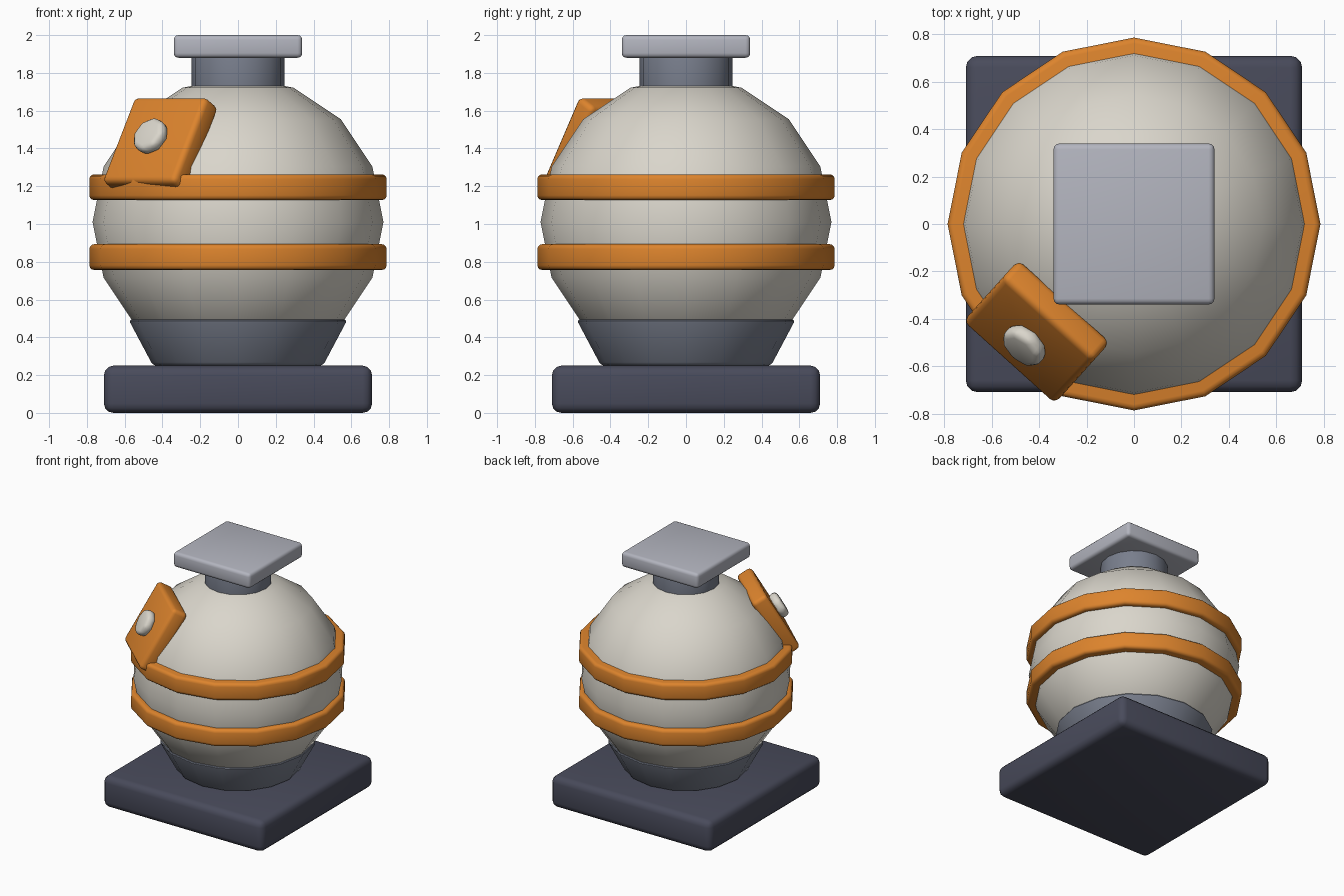
import bpy
from math import radians, sin, cos
from mathutils import Matrix, Vector

default = bpy.data.objects.get("Cube")
if default:
    bpy.data.objects.remove(default, do_unlink=True)


def material(name, rgb):
    mat = bpy.data.materials.new(name)
    mat.use_nodes = True
    mat.diffuse_color = (*rgb, 1)
    mat.node_tree.nodes["Principled BSDF"].inputs["Base Color"].default_value = (*rgb, 1)
    return mat


cream = material("cream", (0.70, 0.67, 0.60))
orange = material("orange", (0.72, 0.23, 0.026))
navy = material("dark slate", (0.066, 0.07, 0.105))
slate = material("slate grey", (0.19, 0.21, 0.265))
silver = material("light grey", (0.45, 0.46, 0.52))


def finish(name, mat, bevel=0.0, segments=3, smooth=40):
    """Name, colour, round and shade the object just added."""
    ob = bpy.context.object
    ob.name = name
    ob.data.materials.clear()
    ob.data.materials.append(mat)
    if bevel:
        mod = ob.modifiers.new("rounded edges", "BEVEL")
        mod.width = bevel
        mod.segments = segments
        mod.limit_method = "ANGLE"
        mod.angle_limit = radians(40)
        bpy.ops.object.modifier_apply(modifier=mod.name)
    bpy.ops.object.shade_smooth_by_angle(angle=radians(smooth))
    return ob


def box(name, size, z, mat, bevel):
    bpy.ops.mesh.primitive_cube_add(size=1, location=(0, 0, z))
    bpy.context.object.scale = size
    bpy.ops.object.transform_apply(location=False, rotation=False, scale=True)
    return finish(name, mat, bevel)


def drum(name, low_radius, top_radius, z0, z1, mat, bevel, sides=16):
    bpy.ops.mesh.primitive_cone_add(vertices=sides, radius1=low_radius, radius2=top_radius,
                                    depth=z1 - z0, location=(0, 0, (z0 + z1) / 2))
    return finish(name, mat, bevel)


# Stand and collar
box("base_slab", (1.42, 1.42, 0.25), 0.125, navy, 0.05)
drum("lower_collar", 0.45, 0.58, 0.25, 0.495, slate, 0.02)

# Round body with two bands
bpy.ops.mesh.primitive_uv_sphere_add(segments=16, ring_count=8, radius=0.77, location=(0, 0, 1.01))
finish("body", cream)
for name, z in (("lower_band", 0.825), ("upper_band", 1.195)):
    drum(name, 0.787, 0.787, z - 0.068, z + 0.068, orange, 0.025)

# Neck and lid
drum("neck", 0.245, 0.245, 1.66, 1.89, slate, 0.01)
box("lid", (0.68, 0.68, 0.12), 1.94, silver, 0.025)

# Tilted plate with a stud, on the front right shoulder
azimuth, tilt = radians(228), radians(30)
out = Vector((cos(azimuth), sin(azimuth), 0))
normal = out * cos(tilt) + Vector((0, 0, sin(tilt)))
across = Vector((-out.y, out.x, 0))
along = normal.cross(across)
frame = Matrix((across, along, normal)).transposed().to_4x4()
centre = Matrix.Translation((-0.411, -0.455, 1.42)) @ frame

plate = box("shoulder_plate", (0.52, 0.52, 0.125), 0, orange, 0.03)
plate.matrix_world = centre
stud = drum("plate_stud", 0.105, 0.105, -0.035, 0.035, cream, 0.03, 8)
bpy.ops.object.shade_smooth()
stud.matrix_world = centre @ Matrix.Translation((0, 0, 0.09))
